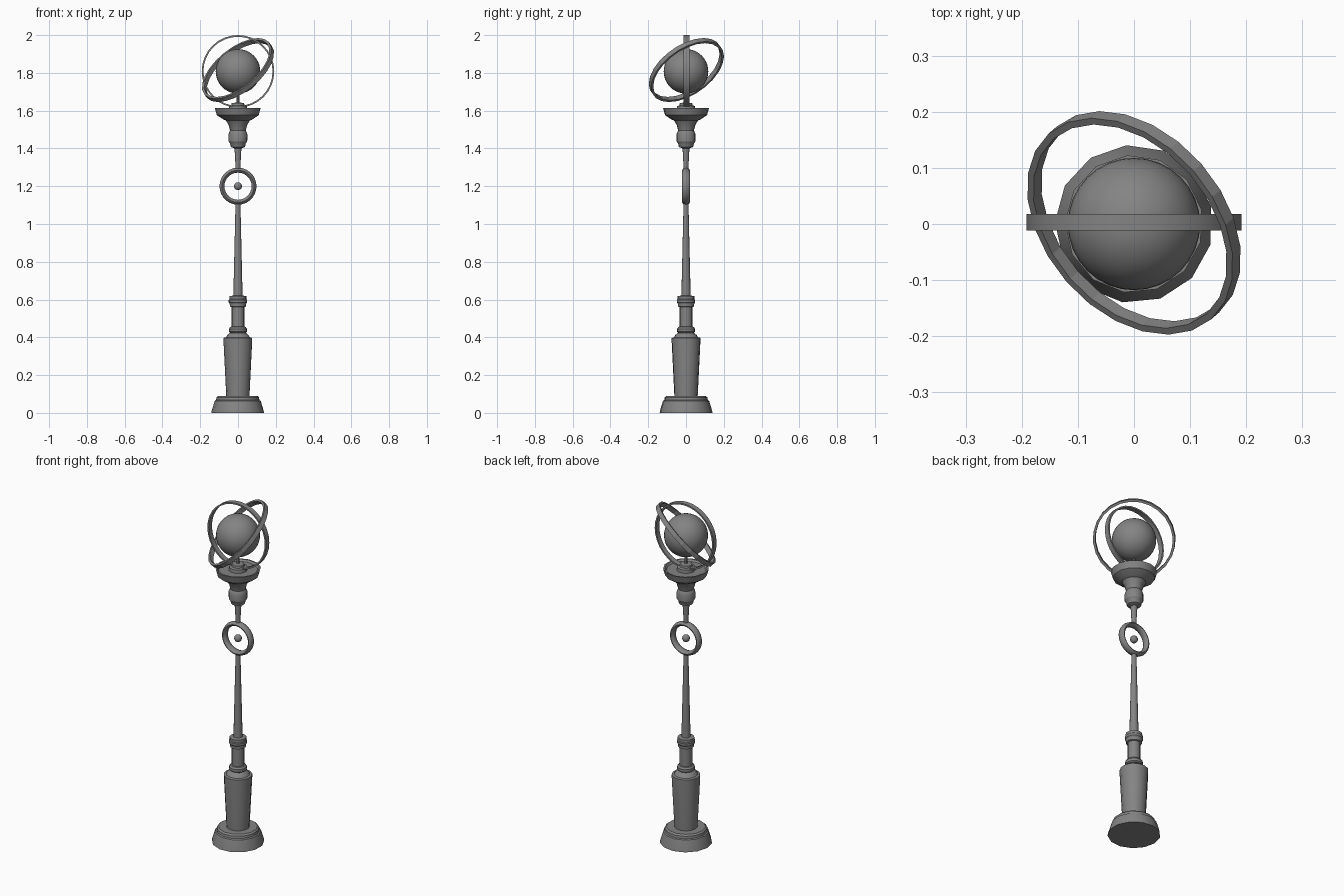
import bpy, math
from mathutils import Matrix, Vector

if "Cube" in bpy.data.objects:
    bpy.data.objects.remove(bpy.data.objects["Cube"])

# dark painted metal used on every part
DARK = bpy.data.materials.new("dark_grey")
DARK.diffuse_color = (0.23, 0.23, 0.23, 1)
DARK.use_nodes = True
DARK.node_tree.nodes["Principled BSDF"].inputs["Base Color"].default_value = DARK.diffuse_color


def lathe(name, profile, sides, start=0.0, closed=False, matrix=Matrix(), smooth=30):
    """Spin (radius, height) points around z; cap the ends unless the profile is closed."""
    verts, faces = [], []
    for r, z in profile:
        for i in range(sides):
            a = start + 2 * math.pi * i / sides
            verts.append(matrix @ Vector((r * math.cos(a), r * math.sin(a), z)))
    n = len(profile)
    for k in range(n if closed else n - 1):
        p, q = k * sides, ((k + 1) % n) * sides
        for i in range(sides):
            j = (i + 1) % sides
            faces.append((p + i, p + j, q + j, q + i))
    if not closed:
        faces.append(tuple(reversed(range(sides))))
        faces.append(tuple(range((n - 1) * sides, n * sides)))
    mesh = bpy.data.meshes.new(name)
    mesh.from_pydata(verts, [], faces)
    mesh.materials.append(DARK)
    obj = bpy.data.objects.new(name, mesh)
    bpy.context.collection.objects.link(obj)
    bpy.ops.object.select_all(action='DESELECT')
    obj.select_set(True)
    bpy.context.view_layer.objects.active = obj
    bpy.ops.object.shade_smooth_by_angle(angle=math.radians(smooth))
    return obj


def band(name, radius, thickness, width, sides, centre, normal, smooth):
    """Flat hoop whose axis points along normal."""
    r, h = radius - thickness, width / 2
    rot = Vector(normal).to_track_quat('Z', 'Y').to_matrix().to_4x4()
    return lathe(name, [(r, -h), (radius, -h), (radius, h), (r, h)], sides,
                 closed=True, matrix=Matrix.Translation(centre) @ rot, smooth=smooth)


def ball(name, radius, z, segments, rings):
    bpy.ops.mesh.primitive_uv_sphere_add(segments=segments, ring_count=rings,
                                         radius=radius, location=(0, 0, z))
    bpy.context.object.name = name
    bpy.context.object.data.materials.append(DARK)
    bpy.ops.object.shade_smooth()


SIDES, START = 13, math.radians(95.5)

# stepped foot
lathe("foot", [(0.141, 0), (0.139, 0.012), (0.123, 0.064), (0.116, 0.068),
               (0.114, 0.082), (0.105, 0.09), (0.06, 0.09)], SIDES, START)

# flared pedestal and collars
lathe("pedestal", [(0.062, 0.085), (0.077, 0.385), (0.077, 0.397), (0.064, 0.4),
                   (0.057, 0.412), (0.042, 0.424), (0.048, 0.43), (0.048, 0.445),
                   (0.041, 0.455), (0.034, 0.457), (0.034, 0.56), (0.043, 0.563),
                   (0.044, 0.578), (0.049, 0.585), (0.049, 0.598), (0.045, 0.602),
                   (0.045, 0.618), (0.022, 0.622)], SIDES, START)

# tapering pole, split by the ring link
lathe("lower_pole", [(0.025, 0.61), (0.013, 1.115)], SIDES, START)
lathe("upper_pole", [(0.012, 1.285), (0.015, 1.34), (0.019, 1.41)], SIDES, START)

# ring link in the pole with a floating bead
oval = [(0.085 + 0.013 * math.cos(a), 0.021 * math.sin(a))
        for a in [2 * math.pi * i / 8 for i in range(8)]]
lathe("pole_ring", oval, 28, closed=True, smooth=60,
      matrix=Matrix.Translation((0, 0, 1.2)) @ Matrix.Rotation(math.pi / 2, 4, 'X'))
ball("ring_bead", 0.021, 1.2, 16, 10)

# capital with a shallow dish on top
lathe("capital", [(0.019, 1.4), (0.038, 1.408), (0.042, 1.425), (0.05, 1.437),
                  (0.051, 1.475), (0.046, 1.487), (0.042, 1.495), (0.05, 1.525),
                  (0.064, 1.548), (0.075, 1.552), (0.112, 1.576), (0.123, 1.615),
                  (0.114, 1.615), (0.106, 1.605), (0.05, 1.605), (0.048, 1.624),
                  (0.035, 1.628), (0.033, 1.64), (0.012, 1.643)], SIDES, START)
lathe("globe_stem", [(0.008, 1.64), (0.008, 1.7)], 8)

# globe and its two hoops
ball("globe", 0.118, 1.808, 32, 20)
band("upright_hoop", 0.192, 0.009, 0.03, 32, (0, 0.003, 1.808), (0, 1, 0), 30)
band("tilted_hoop", 0.22, 0.013, 0.026, 24, (0, 0.002, 1.815), (0.55, 0.48, -0.683), 10)
